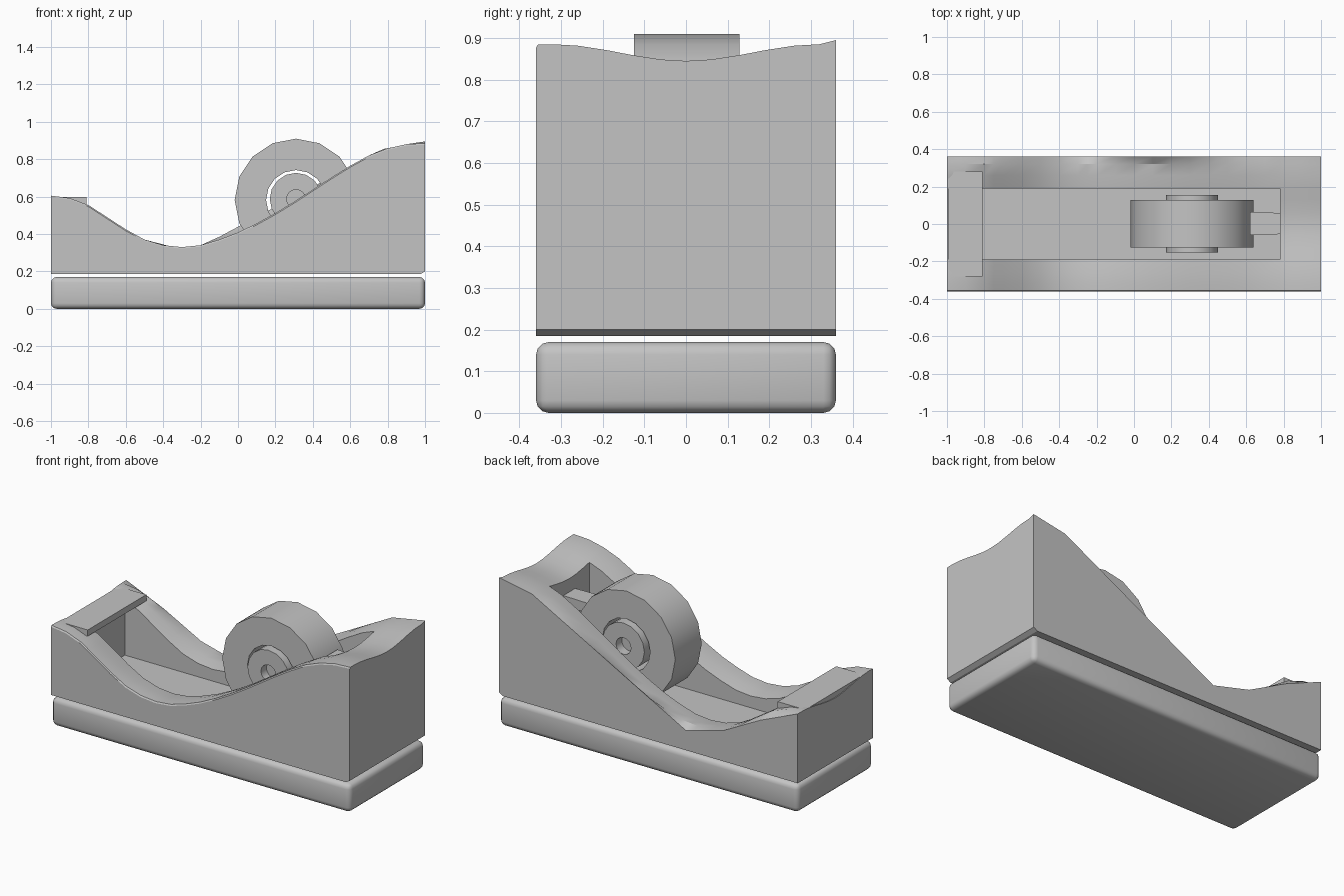
import bpy, bmesh, math

if "Cube" in bpy.data.objects:
    bpy.data.objects.remove(bpy.data.objects["Cube"])

grey = bpy.data.materials.new("mid_grey")
grey.diffuse_color = (0.55, 0.55, 0.55, 1)
grey.use_nodes = True
grey.node_tree.nodes["Principled BSDF"].inputs["Base Color"].default_value = grey.diffuse_color


def finish(bm, name, angle=30):
    """Turn a bmesh into a named object with sharp creases kept."""
    bmesh.ops.remove_doubles(bm, verts=bm.verts, dist=1e-5)
    bmesh.ops.recalc_face_normals(bm, faces=bm.faces)
    me = bpy.data.meshes.new(name)
    bm.to_mesh(me)
    bm.free()
    ob = bpy.data.objects.new(name, me)
    bpy.context.collection.objects.link(ob)
    me.materials.append(grey)
    smooth(ob, angle)
    return ob


def activate(ob):
    bpy.ops.object.select_all(action='DESELECT')
    ob.select_set(True)
    bpy.context.view_layer.objects.active = ob


def smooth(ob, angle=30):
    activate(ob)
    bpy.ops.object.shade_smooth_by_angle(angle=math.radians(angle))


def box(name, lo, hi, bevel=0):
    bm = bmesh.new()
    bmesh.ops.create_cube(bm, size=1)
    for v in bm.verts:
        for i in range(3):
            v.co[i] = hi[i] if v.co[i] > 0 else lo[i]
    if bevel:
        bmesh.ops.bevel(bm, geom=bm.edges[:], offset=bevel, segments=3,
                        profile=0.5, affect='EDGES')
    return finish(bm, name, 35)


def lathe(name, profile, centre, steps, closed):
    """Spin (radius, y) points around an axis along y."""
    bm = bmesh.new()
    cx, cz = centre
    rings = []
    for k in range(steps):
        a = 2 * math.pi * k / steps
        rings.append([bm.verts.new((cx + r * math.sin(a), y, cz + r * math.cos(a)))
                      for r, y in profile])
    n = len(profile)
    for k in range(steps):
        a, b = rings[k], rings[(k + 1) % steps]
        for i in range(n if closed else n - 1):
            j = (i + 1) % n
            bm.faces.new((a[i], a[j], b[j], b[i]))
    return finish(bm, name)


def lerp(points, x):
    for (x0, z0), (x1, z1) in zip(points, points[1:]):
        if x <= x1 + 1e-9:
            return z0 + (z1 - z0) * (x - x0) / (x1 - x0)
    return points[-1][1]


# Foot: rounded slab
box("base", (-1, -0.36, 0), (1, 0.36, 0.17), 0.03)

# Body: swept top surface with walls down to a flat bottom
heights = [.605, .592, .555, .49, .425, .37, .34, .33, .34, .37, .408, .457,
           .512, .573, .638, .703, .765, .82, .858, .88, .885]
rim = [(-1 + 0.1 * i, z) for i, z in enumerate(heights)]
back_edge = [(-1, .605), (-.75, .5), (-.5, .37), (-.25, .305), (.78, .855), (1, .895)]
xs = sorted([p[0] for p in rim] + [-.75, -.25, .78])
ys = [-.36, -.355, -.32, -.26, -.19, -.13, -.06, 0, .06, .13, .19, .26, .32, .36]


def top_z(x, y):
    z = lerp(rim, x)
    if y > 0.35:
        return lerp(back_edge, x)
    if abs(y) < 0.32:
        z -= 0.02 * (1 + math.cos(math.pi * y / 0.32))
    return z - (0.008 if y < -0.358 else 0)


bm = bmesh.new()
top = [[bm.verts.new((x, y, top_z(x, y))) for y in ys] for x in xs]
low = [[bm.verts.new((x, y, 0.2)) for y in ys] for x in xs]
for g in (top, low):
    for i in range(len(xs) - 1):
        for j in range(len(ys) - 1):
            bm.faces.new((g[i][j], g[i + 1][j], g[i + 1][j + 1], g[i][j + 1]))
border = ([(i, 0) for i in range(len(xs))]
          + [(len(xs) - 1, j) for j in range(1, len(ys))]
          + [(i, len(ys) - 1) for i in range(len(xs) - 2, -1, -1)]
          + [(0, j) for j in range(len(ys) - 2, 0, -1)])
for (a, b), (c, d) in zip(border, border[1:] + border[:1]):
    bm.faces.new((low[a][b], low[c][d], top[c][d], top[a][b]))
# Thin bottom step, chamfered at the tall end
bottom = [f for f in bm.faces if all(abs(v.co.z - 0.2) < 1e-6 for v in f.verts)]
new = bmesh.ops.extrude_face_region(bm, geom=bottom)["geom"]
for v in new:
    if isinstance(v, bmesh.types.BMVert):
        v.co.z = 0.185
        if v.co.x > 0.99:
            v.co.x = 0.975
bmesh.ops.delete(bm, geom=[f for f in bottom if f.is_valid], context='FACES')
body = finish(bm, "body")

# Open well for the roll
cutter = box("well_cutter", (-0.89, -0.19, 0.245), (0.78, 0.19, 1.5))
cutter.hide_render = True
mod = body.modifiers.new("well", 'BOOLEAN')
mod.operation = 'DIFFERENCE'
mod.solver = 'EXACT'
mod.object = cutter
activate(body)
bpy.ops.object.modifier_apply(modifier=mod.name)
bpy.data.objects.remove(cutter, do_unlink=True)
smooth(body)

# Cutting plate on the low end, tongue on the high end
box("cutter_plate", (-0.995, -0.28, 0.56), (-0.81, 0.28, 0.598))
tongue = box("tongue", (0.62, -0.06, 0.67), (0.79, 0.065, 0.73))
for v in tongue.data.vertices:
    if v.co.x > 0.7:
        v.co.y *= 0.9

# Roll and its hub with a small recess on both ends
lathe("tape_roll", [(.16, -.125), (.328, -.125), (.328, .128), (.16, .128)],
      (0.31, 0.582), 16, True)
lathe("hub", [(0, -.1), (.05, -.1), (.05, -.152), (.14, -.152),
              (.14, .155), (.05, .155), (.05, .1), (0, .1)],
      (0.31, 0.587), 16, False)
